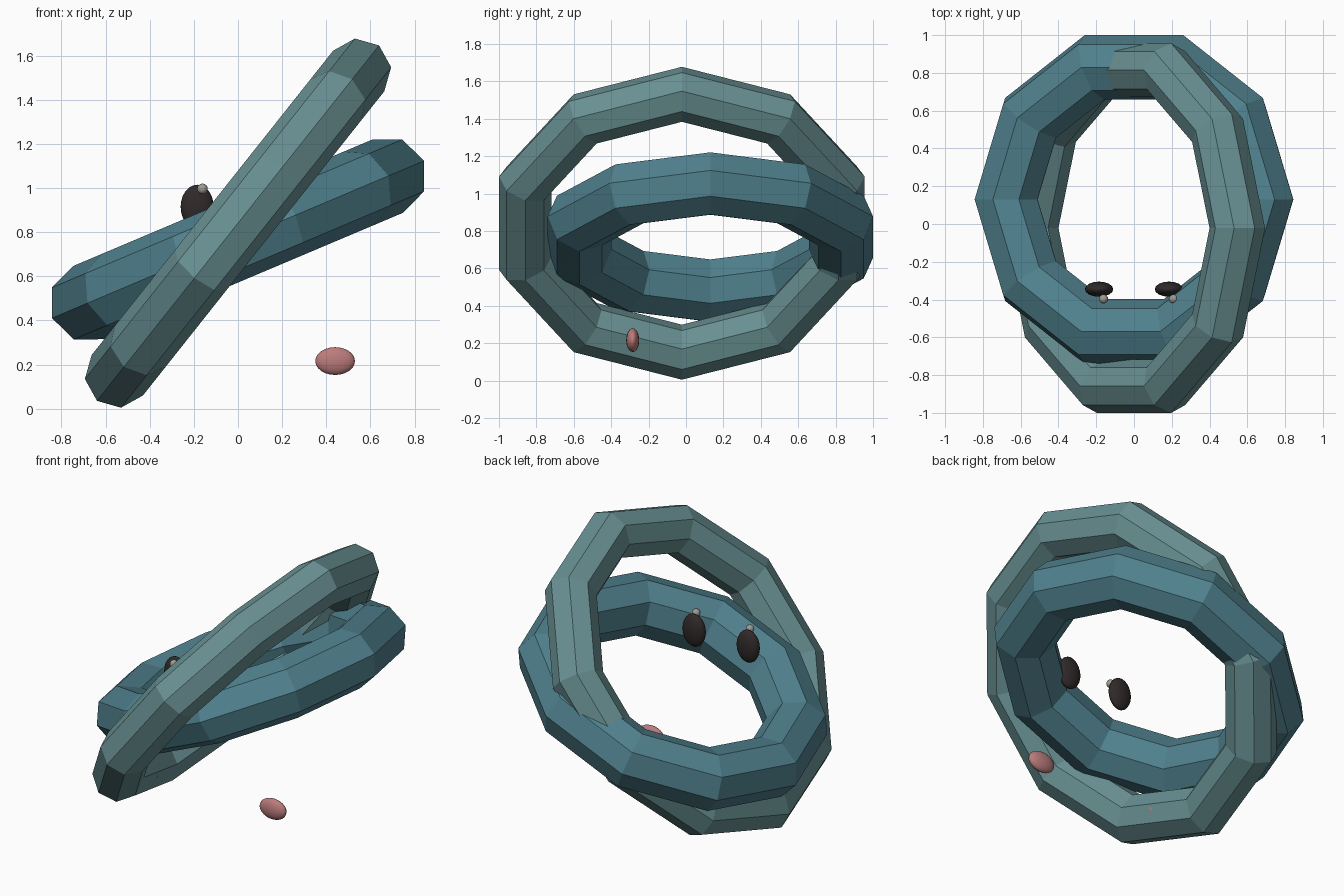
import bpy
from math import pi

if "Cube" in bpy.data.objects:
    bpy.data.objects.remove(bpy.data.objects["Cube"])


def material(name, rgb):
    m = bpy.data.materials.new(name)
    m.diffuse_color = (*rgb, 1)
    m.use_nodes = True
    m.node_tree.nodes["Principled BSDF"].inputs["Base Color"].default_value = m.diffuse_color
    return m


TEAL = material("teal", (0.08, 0.22, 0.27))
PALE = material("pale_teal", (0.14, 0.28, 0.29))
DARK = material("dark_brown", (0.03, 0.022, 0.022))
PINK = material("pink", (0.5, 0.2, 0.2))
GREY = material("warm_grey", (0.35, 0.33, 0.29))


def ring(name, loc, tilt, major, minor, mat):
    bpy.ops.mesh.primitive_torus_add(
        location=loc, rotation=(0, -tilt, 0), major_segments=10,
        minor_segments=8, major_radius=major, minor_radius=minor)
    ob = bpy.context.object
    ob.name = name
    ob.data.materials.append(mat)
    bpy.ops.object.shade_flat()


def ball(name, loc, size, mat):
    bpy.ops.mesh.primitive_uv_sphere_add(
        segments=16, ring_count=12, radius=1, location=loc)
    ob = bpy.context.object
    ob.name = name
    ob.scale = size
    ob.data.materials.append(mat)
    bpy.ops.object.shade_smooth()


# two interlocking tilted rings
ring("lower_ring", (0, 0.13, 0.767), 0.4, 0.735, 0.18, TEAL)
ring("upper_ring", (0, -0.022, 0.841), 0.9, 0.88, 0.148, PALE)

# face details on both sides
for side, s in (("left", -1), ("right", 1)):
    ball(side + "_eye", (0.185 * s, -0.345, 0.915), (0.075, 0.04, 0.1), DARK)
    ball(side + "_eye_glint", (0.185 * s + 0.024, -0.397, 0.996), (0.024,) * 3, GREY)
    ball(side + "_cheek", (0.44 * s, -0.285, 0.216), (0.09, 0.035, 0.063), PINK)
